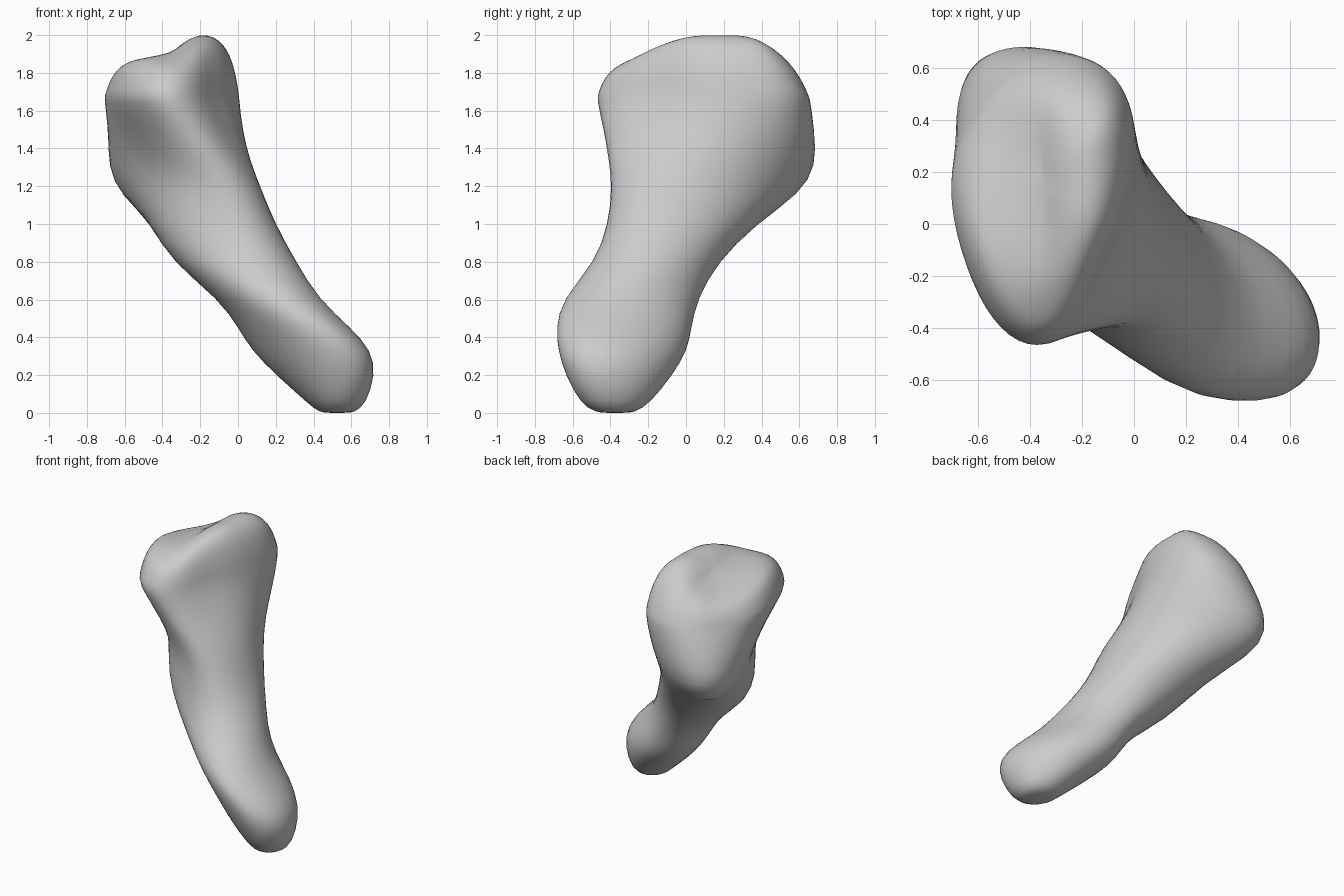
import bpy, bmesh, math
from mathutils import Vector

if "Cube" in bpy.data.objects:
    bpy.data.objects.remove(bpy.data.objects["Cube"])

N = 32
# horizontal sections: z, x min, x max, y min, y max, skew (back leans left), pear (widest point moved back)
SECTIONS = [
    (0.00, 0.43, 0.62, -0.48, -0.27, 0.1, 0.0),
    (0.05, 0.37, 0.68, -0.56, -0.19, 0.15, 0.0),
    (0.20, 0.20, 0.73, -0.64, -0.07, 0.3, 0.0),
    (0.33, 0.07, 0.71, -0.68, 0.01, 0.38, 0.0),
    (0.45, 0.00, 0.60, -0.69, 0.03, 0.36, 0.0),
    (0.60, -0.10, 0.43, -0.66, 0.06, 0.3, 0.0),
    (0.80, -0.34, 0.31, -0.48, 0.17, 0.22, 0.0),
    (1.00, -0.46, 0.20, -0.41, 0.37, 0.34, 0.0),
    (1.20, -0.61, 0.12, -0.39, 0.60, 0.48, 0.05),
    (1.33, -0.69, 0.07, -0.41, 0.69, 0.42, 0.16),
    (1.50, -0.72, 0.03, -0.44, 0.69, 0.18, 0.26),
    (1.66, -0.73, 0.01, -0.48, 0.67, -0.05, 0.3),
]
# joint face heights across x and along y
FACE_X = [(-0.8, 1.82), (-0.64, 1.88), (-0.5, 1.88), (-0.36, 1.91), (-0.2, 2.03), (-0.1, 1.98), (0.05, 1.86)]
FACE_Y = [(-0.5, 1.85), (-0.3, 1.86), (-0.16, 1.95), (0.0, 2.0), (0.2, 2.02), (0.36, 2.0), (0.5, 1.91), (0.7, 1.73)]
# hollows and swellings in the sides: centre, radius, push
HOLLOWS = [((-0.58, -0.12, 1.38), 0.2, (0.04, 0.0, 0)),
           ((-0.06, -0.22, 1.6), 0.18, (-0.03, 0.03, 0)),
           ((-0.6, 0.52, 1.2), 0.25, (-0.02, 0.02, -0.06)),
           ((-0.42, -0.28, 1.02), 0.25, (-0.06, -0.05, 0)),
           ((-0.68, 0.55, 1.75), 0.3, (0.08, -0.06, 0))]


def lookup(table, v):
    for (a, fa), (b, fb) in zip(table, table[1:]):
        if v <= b:
            return fa + (fb - fa) * (v - a) / (b - a)
    return table[-1][1]


def ring(z, x0, x1, y0, y1, skew, pear):
    pts = []
    for i in range(N):
        t = 2 * math.pi * i / N
        x = (x0 + x1) / 2 + (x1 - x0) / 2 * math.cos(t + skew)
        y = (y0 + y1) / 2 + (y1 - y0) / 2 * (math.sin(t) + pear * math.cos(t) ** 2)
        pts.append(Vector((x, y, z)))
    return pts


def face_height(p):
    slope = 0.7 * max(0, -0.28 - p.x) * max(0, p.y + 0.1)
    return min(lookup(FACE_X, p.x), lookup(FACE_Y, p.y)) - slope


# shaft and both ends
rings = [ring(*s) for s in SECTIONS]
for pts in rings:
    for p in pts:
        for c, r, push in HOLLOWS:
            p += Vector(push) * math.exp(-((p - Vector(c)).length / r) ** 2)

# saddle-shaped joint face closing the top
rim, mid = rings[-1], Vector((-0.34, 0.14, 1.66))
for s in (0.98, 0.93, 0.85, 0.74, 0.6, 0.4, 0.2):
    pts = []
    for p in rim:
        q = mid.lerp(p, s)
        q.z = 1.66 + (face_height(q) - 1.66) * (1 - s ** 13)
        pts.append(q)
    rings.append(pts)
mid.z = face_height(mid)

bm = bmesh.new()
loops = [[bm.verts.new(p) for p in pts] for pts in rings]
for a, b in zip(loops, loops[1:]):
    for i in range(N):
        j = (i + 1) % N
        bm.faces.new((a[i], a[j], b[j], b[i]))
top = bm.verts.new(mid)
bottom = bm.verts.new((0.525, -0.375, 0.0))
for i in range(N):
    j = (i + 1) % N
    bm.faces.new((loops[-1][i], loops[-1][j], top))
    bm.faces.new((loops[0][j], loops[0][i], bottom))

# relax the joint face so its creases blend
face_verts = [v for ring_verts in loops[-6:] for v in ring_verts] + [top]
for _ in range(2):
    bmesh.ops.smooth_vert(bm, verts=face_verts, factor=0.4, use_axis_z=True)
bmesh.ops.recalc_face_normals(bm, faces=bm.faces)
for f in bm.faces:
    f.smooth = True
mesh = bpy.data.meshes.new("foot_bone")
bm.to_mesh(mesh)
bm.free()
bone = bpy.data.objects.new("foot_bone", mesh)
bpy.context.collection.objects.link(bone)
sub = bone.modifiers.new("smooth", "SUBSURF")
sub.levels = sub.render_levels = 1
